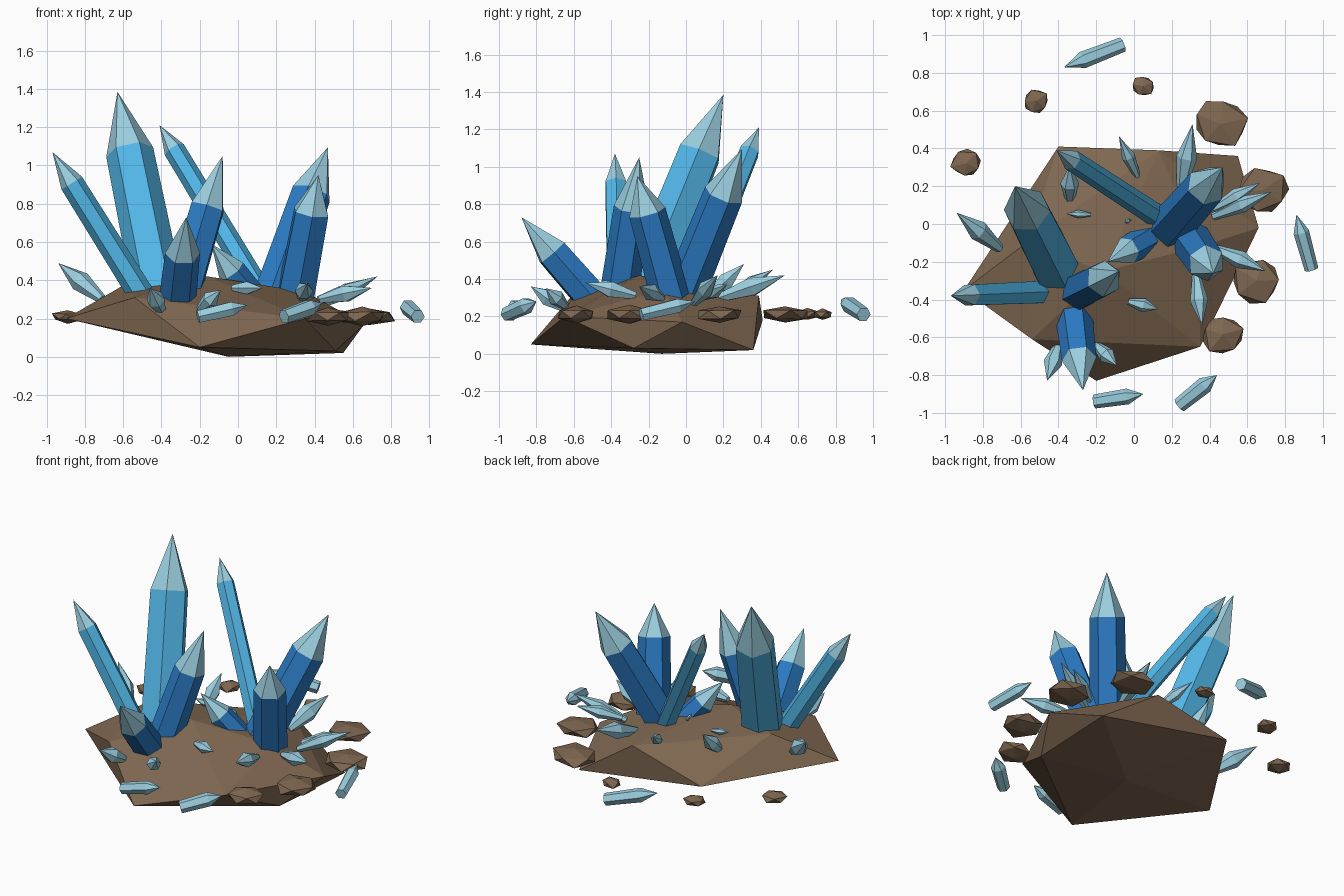
import bpy, bmesh, math, random
from mathutils import Vector, Matrix

random.seed(4)
if "Cube" in bpy.data.objects:
    bpy.data.objects.remove(bpy.data.objects["Cube"])


def make_material(name, colour):
    mat = bpy.data.materials.new(name)
    mat.use_nodes = True
    rgba = (*colour, 1)
    mat.diffuse_color = rgba
    mat.node_tree.nodes["Principled BSDF"].inputs["Base Color"].default_value = rgba
    return mat


ROCK = make_material("brown rock", (.21, .135, .08))
SKY = make_material("sky blue crystal", (.085, .47, .8))
DEEP = make_material("deep blue crystal", (.025, .2, .56))
PALE = make_material("pale blue crystal", (.33, .62, .74))


def finish(bm, name, materials):
    """Turn a bmesh into a flat shaded object."""
    bmesh.ops.recalc_face_normals(bm, faces=bm.faces[:])
    mesh = bpy.data.meshes.new(name)
    bm.to_mesh(mesh)
    bm.free()
    for mat in materials:
        mesh.materials.append(mat)
    obj = bpy.data.objects.new(name, mesh)
    bpy.context.scene.collection.objects.link(obj)
    return obj


def crystal(name, base, tip, radius, shoulder, butt, body, turn=0):
    """Six sided prism with a shoulder and a pointed cap; turn is in sides."""
    base, tip = Vector(base), Vector(tip)
    axis = tip - base
    length = axis.length
    place = Matrix.Translation(base) @ axis.to_track_quat('Z', 'Y').to_matrix().to_4x4()
    bm = bmesh.new()

    def ring(r, z):
        angles = [math.tau * (i + turn) / 6 for i in range(6)]
        return [bm.verts.new(place @ Vector((r * math.cos(a), r * math.sin(a), z)))
                for a in angles]

    low = ring(radius * butt, 0)
    high = ring(radius, length * shoulder)
    point = bm.verts.new(tip)
    bm.faces.new(low)
    for i in range(6):
        j = (i + 1) % 6
        bm.faces.new((low[i], low[j], high[j], high[i]))
        cap = bm.faces.new((high[i], high[j], point))
        cap.material_index = 1
    return finish(bm, name, (body, PALE))


def stone(name, x, y, radius, height):
    """Flattened, slightly irregular faceted stone, a little wider than deep."""
    bm = bmesh.new()
    bmesh.ops.create_icosphere(bm, subdivisions=1, radius=1)
    spin = Matrix.Rotation(random.uniform(0, math.tau), 3, 'Z')
    for v in bm.verts:
        p = spin @ v.co * random.uniform(.92, 1.2)
        v.co = Vector((x + p.x * radius, y + p.y * radius * .92, .21 + p.z * height))
    return finish(bm, name, (ROCK,))


# Main rock: a convex faceted slab
rim = [(-.9, -.35, .2), (-.4, .41, .18), (.13, .39, .31), (.55, .36, .02),
       (.66, -.02, .17), (.35, -.65, .2), (-.2, -.83, .05), (-.54, -.61, .31)]
top = [(-.57, -.1, .39), (-.16, -.25, .42), (.35, -.12, .34)]
bottom = [(-.05, -.13, 0), (.51, -.28, .03)]
bm = bmesh.new()
for co in rim + top + bottom:
    bm.verts.new(co)
bmesh.ops.convex_hull(bm, input=bm.verts[:])
loose = [v for v in bm.verts if not v.link_faces]
bmesh.ops.delete(bm, geom=loose, context='VERTS')
finish(bm, "rock_base", (ROCK,))

# Stones around the rock
for label, x, y, radius, height in [
        ("back", .46, .53, .145, .045), ("left_back", .685, .18, .13, .045),
        ("left_front", .65, -.3, .13, .045), ("front", .47, -.585, .117, .045),
        ("loose_back", .05, .73, .06, .028), ("loose_middle", -.52, .65, .07, .03),
        ("loose_right", -.89, .32, .08, .032)]:
    stone("stone_" + label, x, y, radius, height)

# Large crystals with coloured bodies and pale points
for label, base, tip, radius, shoulder, body, turn in [
        ("tallest", (-.41, -.24, .3), (-.63, .2, 1.385), .125, .71, SKY, .5),
        ("leaning_right", (-.49, -.36, .3), (-.97, -.38, 1.07), .063, .79, SKY, .5),
        ("leaning_back", (.14, .03, .3), (-.41, .39, 1.21), .057, .86, SKY, 0),
        ("middle", (-.3, -.36, .3), (-.08, -.25, 1.05), .097, .64, DEEP, .5),
        ("front", (-.32, -.47, .26), (-.27, -.88, .73), .092, .6, DEEP, 0),
        ("left_back", (.18, -.03, .28), (.47, .3, 1.095), .108, .7, DEEP, 0),
        ("left_front", (.29, -.07, .26), (.42, -.26, .95), .1, .72, DEEP, 0),
        ("short_middle", (.07, -.08, .31), (-.14, -.2, .59), .075, .5, DEEP, 0)]:
    crystal("crystal_" + label, base, tip, radius, shoulder, 1.08, body, turn)

# Small pale shards growing from the rock
for label, base, tip, radius in [
        ("right", (-.71, -.13, .3), (-.94, .06, .49), .055),
        ("back_right", (-.34, .12, .3), (-.34, .31, .48), .05),
        ("flat_right", (-.23, .05, .38), (-.36, .055, .4), .022),
        ("tiny_middle", (-.02, .02, .38), (-.05, .01, .43), .014),
        ("back_middle", (.02, .25, .32), (-.08, .465, .45), .036),
        ("back_left", (.25, .18, .3), (.31, .53, .42), .055),
        ("left_upper", (.42, .08, .3), (.67, .22, .37), .04),
        ("left_long", (.42, .04, .27), (.73, .17, .42), .045),
        ("left_front", (.43, -.13, .3), (.7, -.25, .36), .048),
        ("front_left", (.33, -.27, .31), (.36, -.54, .38), .048),
        ("front_flat", (-.03, -.41, .36), (.13, -.45, .36), .038),
        ("front_right", (-.4, -.64, .24), (-.46, -.83, .36), .05),
        ("front_middle", (-.2, -.64, .25), (-.09, -.75, .35), .045)]:
    crystal("shard_" + label, base, tip, radius, .5, .45, PALE)

# Loose shards lying around the rock
for label, base, tip, radius in [
        ("back", (-.06, .95, .21), (-.37, .83, .29), .045),
        ("left", (.94, -.24, .21), (.86, .05, .28), .042),
        ("front_left", (.24, -.96, .21), (.44, -.8, .28), .045),
        ("front", (-.21, -.94, .21), (.05, -.9, .27), .042)]:
    crystal("loose_shard_" + label, base, tip, radius, .68, .88, PALE)
